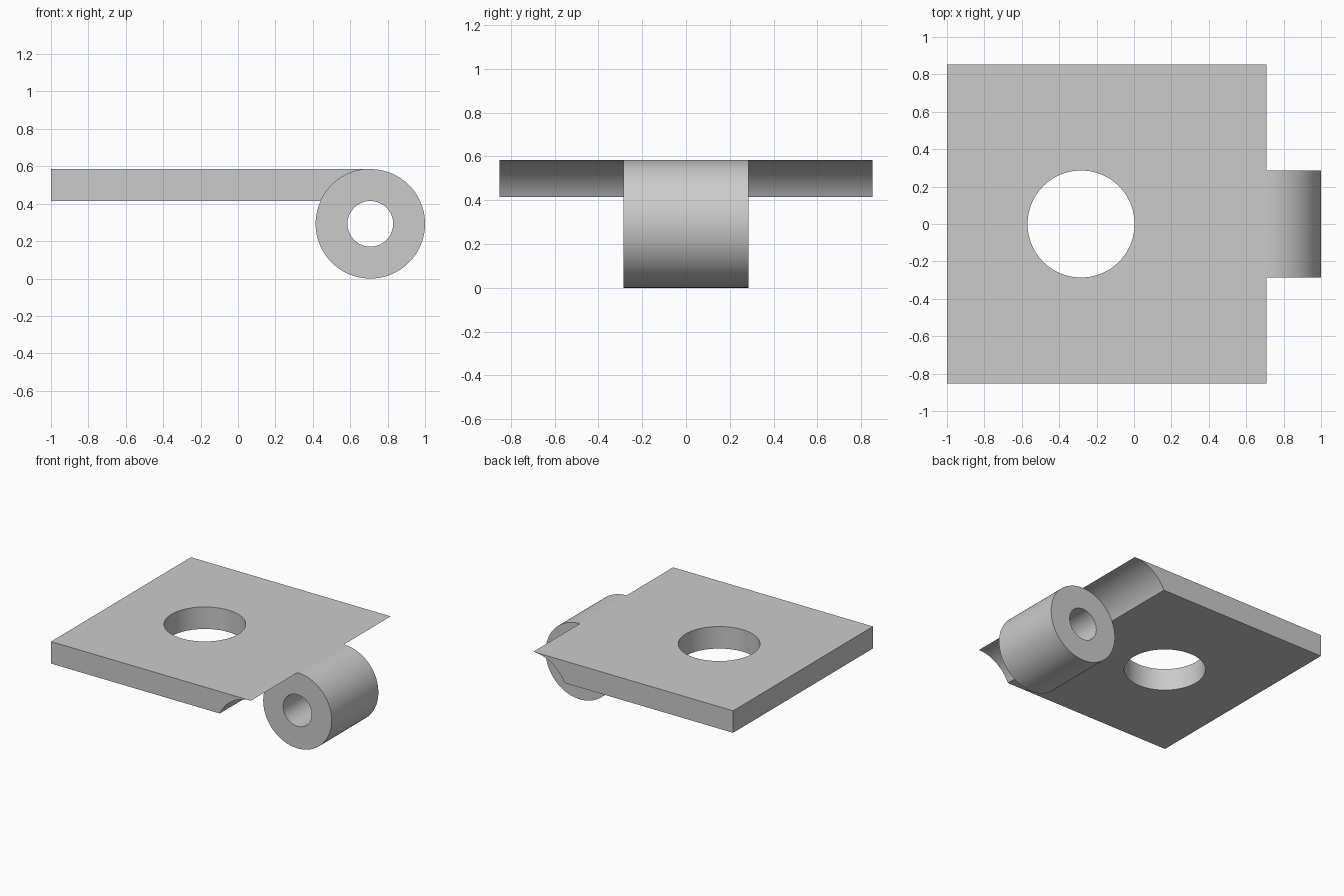
import bpy, bmesh, math

cube = bpy.data.objects.get("Cube")
if cube:
    bpy.data.objects.remove(cube, do_unlink=True)

SEGMENTS = 96
PIN_X, PIN_Z = 0.7075, 0.2925      # hinge axis
OUTER, BORE = 0.2925, 0.122        # knuckle radii
HALF_KNUCKLE, HALF_PLATE = 0.285, 0.853
TOP, BOTTOM = 0.585, 0.415         # plate faces
HOLE_X, HOLE_R = -0.283, 0.286

metal = bpy.data.materials.new("plain grey metal")
metal.use_nodes = True
grey = (0.6, 0.6, 0.6, 1)
metal.diffuse_color = grey
metal.node_tree.nodes["Principled BSDF"].inputs["Base Color"].default_value = grey


def finish(name, bm):
    """Turn a bmesh into a coloured object."""
    bmesh.ops.recalc_face_normals(bm, faces=bm.faces)
    mesh = bpy.data.meshes.new(name)
    bm.to_mesh(mesh)
    bm.free()
    mesh.materials.append(metal)
    obj = bpy.data.objects.new(name, mesh)
    bpy.context.collection.objects.link(obj)
    return obj


def smooth(obj):
    bpy.ops.object.select_all(action="DESELECT")
    obj.select_set(True)
    bpy.context.view_layer.objects.active = obj
    bpy.ops.object.shade_smooth_by_angle(angle=math.radians(30))


def on_pin(radius, angle):
    return PIN_X + radius * math.cos(angle), PIN_Z + radius * math.sin(angle)


# Plate: side profile with a concave end that wraps the knuckle
step = 2 * math.pi / SEGMENTS
end = math.pi - math.asin((BOTTOM - PIN_Z) / OUTER)
start = math.pi / 2
count = int((end - start) / step) + 1
profile = [on_pin(OUTER, start + i * step) for i in range(count)]
profile += [on_pin(OUTER, end), (-1, BOTTOM), (-1, TOP)]

bm = bmesh.new()
side = bm.faces.new([bm.verts.new((x, -HALF_PLATE, z)) for x, z in profile])
out = bmesh.ops.extrude_face_region(bm, geom=[side])
moved = [v for v in out["geom"] if isinstance(v, bmesh.types.BMVert)]
bmesh.ops.translate(bm, verts=moved, vec=(0, 2 * HALF_PLATE, 0))
plate = finish("hinge_plate", bm)

# Round hole through the plate
bm = bmesh.new()
bmesh.ops.create_cone(bm, cap_ends=True, segments=SEGMENTS,
                      radius1=HOLE_R, radius2=HOLE_R, depth=1)
bmesh.ops.translate(bm, verts=bm.verts, vec=(HOLE_X, 0, TOP))
cutter = finish("hole_cutter", bm)
cutter.hide_render = True
cut = plate.modifiers.new("round hole", "BOOLEAN")
cut.operation, cut.solver, cut.object = "DIFFERENCE", "EXACT", cutter
bpy.context.view_layer.objects.active = plate
bpy.ops.object.modifier_apply(modifier=cut.name)
bpy.data.objects.remove(cutter, do_unlink=True)
smooth(plate)

# Knuckle: a thick tube around the pin axis
bm = bmesh.new()
rings = []
for radius, y in ((OUTER, -HALF_KNUCKLE), (OUTER, HALF_KNUCKLE),
                  (BORE, HALF_KNUCKLE), (BORE, -HALF_KNUCKLE)):
    points = [on_pin(radius, i * step) for i in range(SEGMENTS)]
    rings.append([bm.verts.new((x, y, z)) for x, z in points])
for k in range(4):
    a, b = rings[k], rings[(k + 1) % 4]
    for i in range(SEGMENTS):
        j = (i + 1) % SEGMENTS
        bm.faces.new((a[i], a[j], b[j], b[i]))
smooth(finish("hinge_knuckle", bm))
